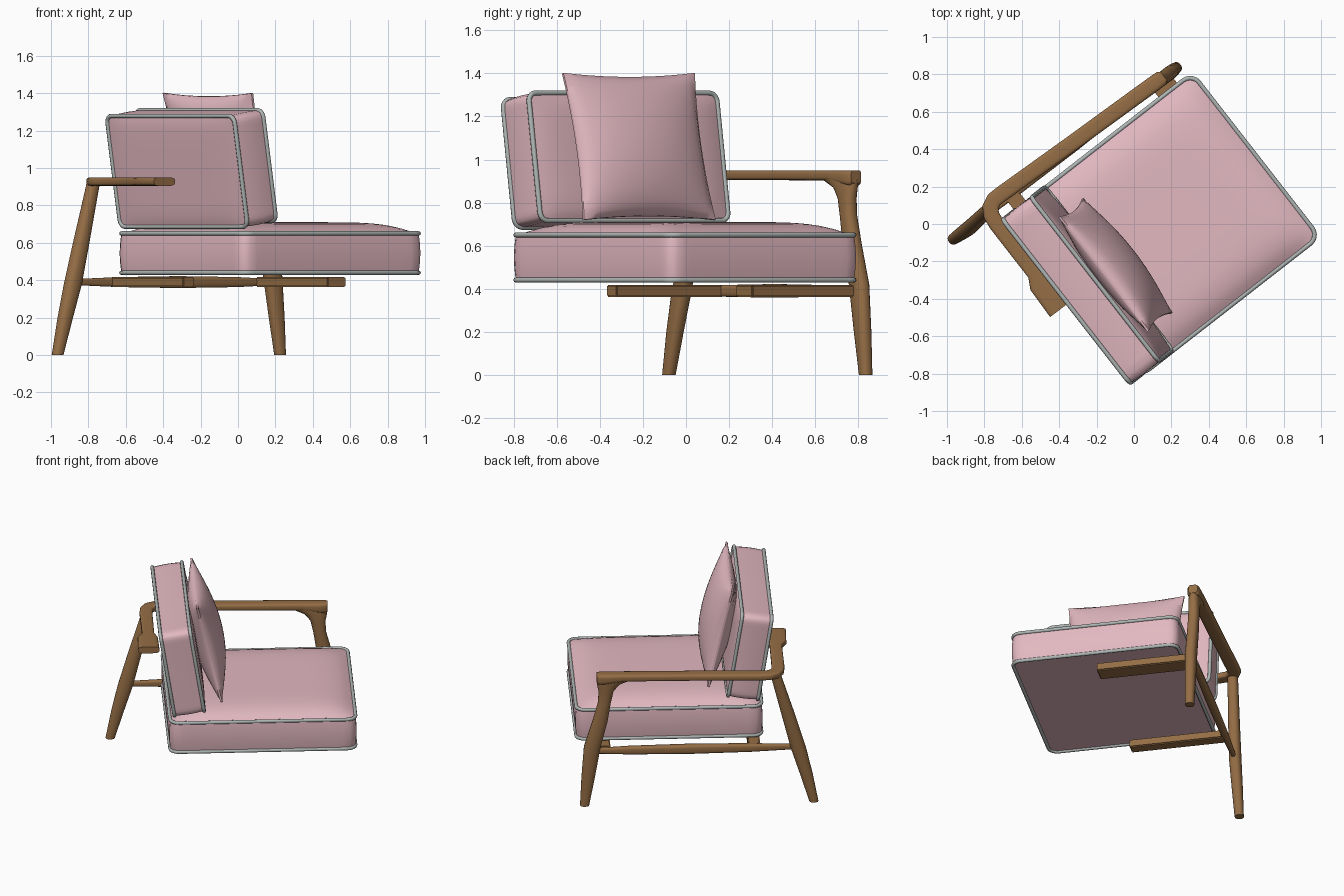
import bpy, bmesh, math
from mathutils import Vector, Matrix

if "Cube" in bpy.data.objects:
    bpy.data.objects.remove(bpy.data.objects["Cube"])

# The chair is built in its own frame (u = sitting direction, v = sideways) and turned
TURN = Matrix.Rotation(math.radians(37.9), 4, 'Z')


def material(name, rgb):
    m = bpy.data.materials.new(name)
    m.diffuse_color = (*rgb, 1)
    m.use_nodes = True
    m.node_tree.nodes["Principled BSDF"].inputs["Base Color"].default_value = m.diffuse_color
    return m


PINK = material("pink_fabric", (0.76, 0.48, 0.53))
PIPE = material("piping_grey", (0.42, 0.46, 0.45))
WOOD = material("wood", (0.30, 0.155, 0.06))


def finish(name, bm, mat, matrix=Matrix(), angle=40):
    bmesh.ops.recalc_face_normals(bm, faces=bm.faces)
    me = bpy.data.meshes.new(name)
    bm.to_mesh(me)
    bm.free()
    me.materials.append(mat)
    ob = bpy.data.objects.new(name, me)
    bpy.context.collection.objects.link(ob)
    ob.matrix_world = TURN @ matrix
    bpy.ops.object.select_all(action='DESELECT')
    ob.select_set(True)
    bpy.context.view_layer.objects.active = ob
    bpy.ops.object.shade_smooth_by_angle(angle=math.radians(angle))
    return ob


def lean(u, v, z, deg):
    """Stands a flat cushion up: x -> sideways, y -> up and back, z -> forward."""
    s, c = math.sin(math.radians(deg)), math.cos(math.radians(deg))
    return Matrix(((0, -s, c, u), (1, 0, 0, v), (0, c, s, z), (0, 0, 0, 1)))


def grid_box(cuts):
    bm = bmesh.new()
    bmesh.ops.create_cube(bm, size=2)
    bmesh.ops.subdivide_edges(bm, edges=bm.edges[:], cuts=cuts, use_grid_fill=True)
    return bm


def cushion(name, hx, hy, hz, top, bottom, matrix, r=0.06):
    # padded body with rounded plan corners and crowned faces
    bm = grid_box(26)
    for vert in bm.verts:
        a, b, c = vert.co
        x, y = a * hx, b * hy
        dx = x - max(-hx + r, min(hx - r, x))
        dy = y - max(-hy + r, min(hy - r, y))
        if dx and dy:
            k = max(abs(dx), abs(dy)) / math.hypot(dx, dy)
            x, y = x - dx * (1 - k), y - dy * (1 - k)
        crown = (1 - abs(a) ** 7) * (1 - abs(b) ** 7)
        side = 1 + 0.012 * (1 - c * c)
        z = c * (hz + (top if c > 0 else bottom) * crown * abs(c))
        vert.co = (x * side, y * side, z)
    finish(name, bm, PINK, matrix)
    # piping round both seams
    for label, z in (("front", hz), ("rear", -hz)):
        cu = bpy.data.curves.new(f"{name}_{label}_piping", 'CURVE')
        cu.dimensions = '3D'
        cu.bevel_depth = 0.012
        cu.bevel_resolution = 2
        pts = []
        for i, (sx, sy) in enumerate(((1, 1), (-1, 1), (-1, -1), (1, -1))):
            for j in range(6):
                t = math.pi / 2 * (i + j / 5)
                pts.append((sx * (hx - r) + r * math.cos(t),
                            sy * (hy - r) + r * math.sin(t), z, 1))
        sp = cu.splines.new('POLY')
        sp.points.add(len(pts) - 1)
        for p, co in zip(sp.points, pts):
            p.co = co
        sp.use_cyclic_u = True
        cu.materials.append(PIPE)
        ob = bpy.data.objects.new(cu.name, cu)
        bpy.context.collection.objects.link(ob)
        ob.matrix_world = TURN @ matrix


def loft(name, rings, power=1.0, n=20):
    """Skin through rings of (centre, half axis, half axis); low power is boxier."""
    bm = bmesh.new()
    loops = []
    for centre, A, B in rings:
        loop = []
        for i in range(n):
            t = 2 * math.pi * (i + 0.5) / n
            c, s = math.cos(t), math.sin(t)
            p = (Vector(centre) + Vector(A) * math.copysign(abs(c) ** power, c)
                 + Vector(B) * math.copysign(abs(s) ** power, s))
            loop.append(bm.verts.new(p))
        loops.append(loop)
    for l0, l1 in zip(loops, loops[1:]):
        for i in range(n):
            j = (i + 1) % n
            bm.faces.new((l0[i], l0[j], l1[j], l1[i]))
    bm.faces.new(loops[0])
    bm.faces.new(loops[-1])
    finish(name, bm, WOOD)


# Seat and back cushions
cushion("seat_cushion", 0.607, 0.553, 0.105, 0.06, 0.0,
        Matrix.Translation((0.132, -0.109, 0.545)))
cushion("back_cushion", 0.553, 0.30, 0.098, 0.025, 0.012,
        lean(-0.397, -0.105, 0.997, 9), r=0.04)

# Loose pillow with pinched edges
bm = grid_box(22)
for vert in bm.verts:
    a, b, c = vert.co
    puff = max(0, (1 - a * a) * (1 - b * b)) ** 0.6
    vert.co = (a * 0.387 * (1 - 0.06 * (1 - b * b)),
               b * 0.35 * (1 - 0.055 * (1 - a * a)),
               c * (0.006 + 0.1 * puff))
finish("pillow", bm, PINK, lean(-0.213, -0.112, 1.06, 13), angle=60)

# Legs: (z, u, v, half depth, half width)
LEGS = {
    "front_leg": ((0, .69, .52, .03, .03), (.2, .667, .52, .044, .035),
                  (.42, .64, .52, .055, .038), (.6, .59, .52, .05, .037),
                  (.74, .56, .52, .042, .036), (.82, .55, .52, .05, .036),
                  (.87, .535, .522, .075, .038), (.91, .49, .525, .125, .038)),
    "back_leg": ((0, -.81, .53, .03, .03), (.2, -.76, .527, .042, .036),
                 (.38, -.71, .525, .05, .04), (.6, -.65, .53, .045, .038),
                 (.92, -.56, .54, .034, .034)),
}
for name, secs in LEGS.items():
    loft(name, [((u, v, z), (ru, 0, 0), (0, rv, 0)) for z, u, v, ru, rv in secs], 0.85)

# Armrest bending round into the half back rail: (u, v, half width, half height)
path = [(.612, .525, .03, .03), (.595, .525, .041, .036), (.55, .526, .043, .034),
        (.44, .53, .043, .024), (0, .544, .043, .023), (-.46, .562, .043, .023),
        (-.51, .562, .043, .023), (-.55, .543, .044, .023), (-.573, .505, .043, .023),
        (-.58, .45, .042, .023), (-.582, .12, .04, .023), (-.588, .06, .066, .023),
        (-.59, -.118, .07, .023)]
rings = []
for i, (u, v, w, h) in enumerate(path):
    p, q = path[max(i - 1, 0)], path[min(i + 1, len(path) - 1)]
    t = Vector((q[0] - p[0], q[1] - p[1], 0)).normalized()
    rings.append(((u, v, 0.95 - h), (-t.y * w, t.x * w, 0), (0, 0, h)))
loft("armrest_and_back_rail", rings, 0.5)

# Tapered side stretcher between the legs
loft("side_stretcher", [((u, .522, .39), (0, h * .8, 0), (0, 0, h)) for u, h in
                        ((-.70, .016), (-.4, .027), (0, .032), (.4, .027), (.65, .016))], 0.6)

# Cross bars under the seat, ending on the centre line
for name, u0, u1 in (("front_cross_bar", .52, .645), ("back_cross_bar", -.46, -.38)):
    bm = bmesh.new()
    bmesh.ops.create_cube(bm, size=1)
    bmesh.ops.scale(bm, vec=(u1 - u0, 0.63, 0.055), verts=bm.verts)
    bmesh.ops.translate(bm, vec=((u0 + u1) / 2, 0.203, 0.39), verts=bm.verts)
    bmesh.ops.bevel(bm, geom=bm.edges[:], offset=0.006, segments=2, affect='EDGES')
    finish(name, bm, WOOD)
